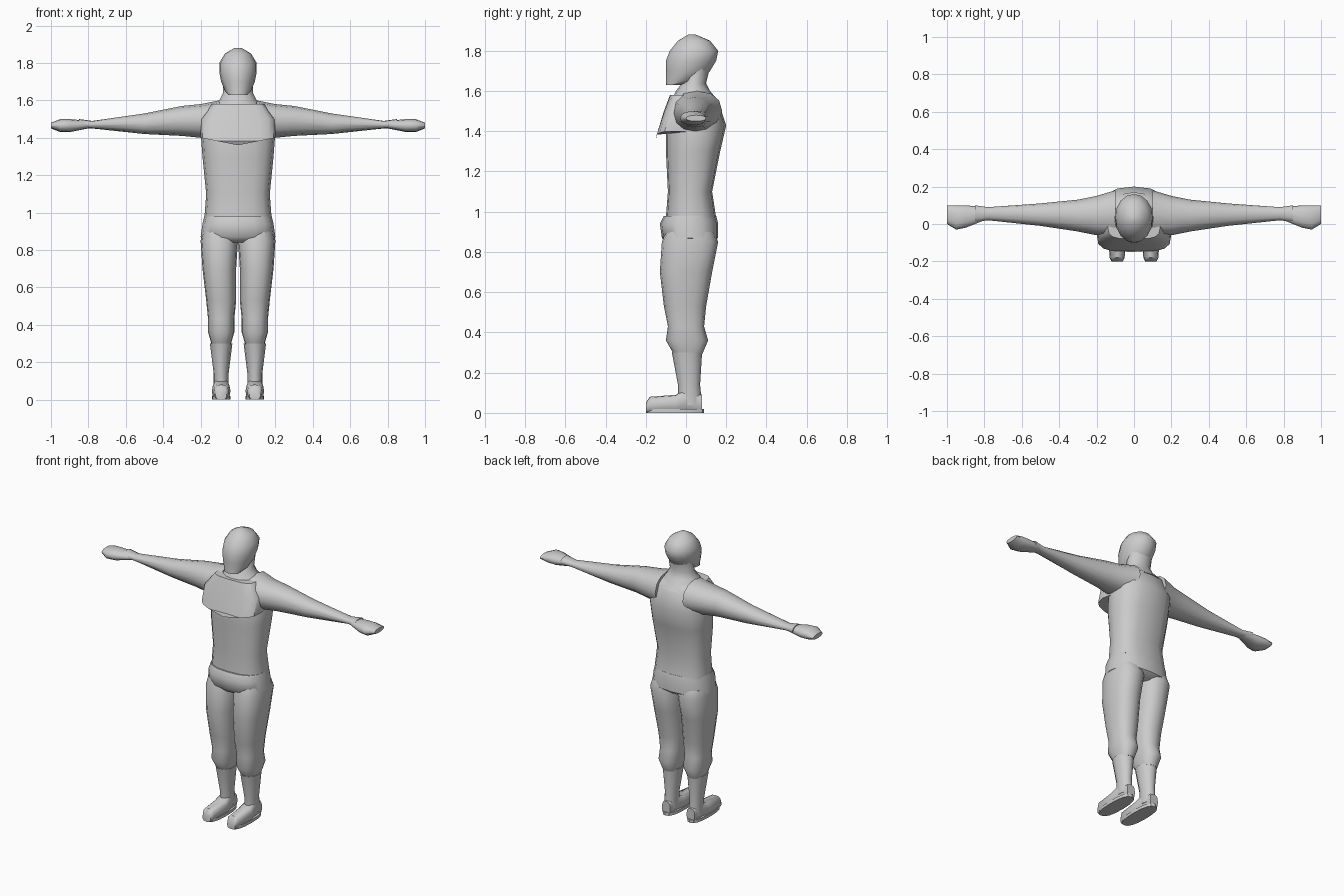
import bpy, bmesh, math

cube = bpy.data.objects.get("Cube")
if cube:
    bpy.data.objects.remove(cube)

grey = bpy.data.materials.new("plain grey")
grey.use_nodes = True
colour = (0.6, 0.6, 0.6, 1)
grey.diffuse_color = colour
grey.node_tree.nodes["Principled BSDF"].inputs["Base Color"].default_value = colour


def rounded(sides, boxy):
    """Unit outline between a circle (boxy = 2) and a square (larger)."""
    for step in range(sides):
        angle = math.tau * step / sides
        yield [math.copysign(abs(t) ** (2 / boxy), t)
               for t in (math.cos(angle), math.sin(angle))]


def level(z, width, front, back, centre=0.0, sides=16, boxy=2.0):
    """Horizontal cross-section; width is measured from its centre."""
    middle, depth = (front + back) / 2, (back - front) / 2
    return [(centre + width * u, middle + depth * v, z)
            for u, v in rounded(sides, boxy)]


def arm_slice(x, front, back, bottom, top):
    """Cross-section of the outstretched arm."""
    return [(x, (front + back) / 2 + (back - front) / 2 * u,
             (bottom + top) / 2 + (top - bottom) / 2 * v)
            for u, v in rounded(sides=12, boxy=2.2)]


def foot_slice(y, width, top, centre):
    """Upright cross-section of the foot, resting on the ground."""
    return [(centre + width * u, y, top / 2 * (v + 1))
            for u, v in rounded(sides=12, boxy=2.8)]


def skin(name, rings, side=1, sharp=50):
    """Join cross-sections into one closed, smoothly shaded part."""
    bm = bmesh.new()
    loops = [[bm.verts.new((x * side, y, z)) for x, y, z in ring] for ring in rings]
    for low, high in zip(loops, loops[1:]):
        for i in range(len(low)):
            bm.faces.new((low[i - 1], low[i], high[i], high[i - 1]))
    bm.faces.new(loops[0])
    bm.faces.new(loops[-1])
    bmesh.ops.recalc_face_normals(bm, faces=bm.faces)
    mesh = bpy.data.meshes.new(name)
    bm.to_mesh(mesh)
    bm.free()
    mesh.materials.append(grey)
    part = bpy.data.objects.new(name, mesh)
    bpy.context.collection.objects.link(part)
    bpy.ops.object.select_all(action="DESELECT")
    part.select_set(True)
    bpy.context.view_layer.objects.active = part
    bpy.ops.object.shade_smooth_by_angle(angle=math.radians(sharp))


# Egg-shaped head with a low chin
skin("head", [
    level(z=1.63, width=.05, front=-.1, back=-.03),
    level(z=1.65, width=.07, front=-.1, back=.07),
    level(z=1.7, width=.09, front=-.1, back=.12),
    level(z=1.75, width=.1, front=-.1, back=.15),
    level(z=1.8, width=.1, front=-.08, back=.16),
    level(z=1.85, width=.07, front=-.04, back=.12),
    level(z=1.88, width=.02, front=.01, back=.05),
])

# Neck flaring into the shoulders
skin("neck", [
    level(z=1.54, width=.15, front=-.08, back=.17),
    level(z=1.6, width=.1, front=-.05, back=.12),
    level(z=1.64, width=.08, front=-.02, back=.1),
    level(z=1.72, width=.08, front=-.01, back=.12),
])

# Torso in a loose shirt
skin("torso", [
    level(z=.97, width=.18, front=-.1, back=.15, boxy=2.6),
    level(z=1.1, width=.17, front=-.09, back=.13, boxy=2.6),
    level(z=1.3, width=.19, front=-.1, back=.17, boxy=2.6),
    level(z=1.43, width=.2, front=-.1, back=.2, boxy=2.3),
    level(z=1.55, width=.17, front=-.07, back=.16, boxy=2.3),
    level(z=1.59, width=.1, front=-.04, back=.12),
])

# Chest overhanging the belly, its lower edge dipping in the middle
hem = level(z=1.36, width=.2, front=-.15, back=.05, boxy=3.4)
skin("chest", [
    [(x, y, z + abs(x) / 5) for x, y, z in hem],
    level(z=1.5, width=.2, front=-.11, back=.05, boxy=3.4),
    level(z=1.58, width=.14, front=-.08, back=.05, boxy=3.4),
], sharp=40)

# Hips
skin("hips", [
    level(z=.84, width=.16, front=-.09, back=.12, boxy=2.5),
    level(z=.87, width=.2, front=-.12, back=.16, boxy=2.5),
    level(z=.94, width=.19, front=-.13, back=.16, boxy=2.5),
    level(z=.98, width=.18, front=-.11, back=.15, boxy=2.5),
])

for label, side in (("left", 1), ("right", -1)):
    # Arm tapering from shoulder to wrist
    skin(label + "_arm", [
        arm_slice(x=.1, front=-.07, back=.18, bottom=1.4, top=1.6),
        arm_slice(x=.2, front=-.06, back=.15, bottom=1.4, top=1.58),
        arm_slice(x=.3, front=-.04, back=.13, bottom=1.41, top=1.57),
        arm_slice(x=.5, front=-.01, back=.11, bottom=1.42, top=1.53),
        arm_slice(x=.78, front=.02, back=.09, bottom=1.45, top=1.49),
        arm_slice(x=.85, front=.01, back=.1, bottom=1.45, top=1.5),
    ], side)
    # Closed fist
    skin(label + "_hand", [
        arm_slice(x=.8, front=.02, back=.09, bottom=1.45, top=1.49),
        arm_slice(x=.9, front=-.02, back=.1, bottom=1.43, top=1.5),
        arm_slice(x=.95, front=-.03, back=.1, bottom=1.43, top=1.5),
        arm_slice(x=1, front=0, back=.1, bottom=1.45, top=1.48),
    ], side)
    # Trouser leg gathered below the knee
    skin(label + "_trouser_leg", [
        level(z=.29, width=.05, front=-.06, back=.08, centre=.09, boxy=2.4),
        level(z=.36, width=.07, front=-.1, back=.11, centre=.09, boxy=2.4),
        level(z=.43, width=.07, front=-.09, back=.09, centre=.09, boxy=2.4),
        level(z=.53, width=.08, front=-.11, back=.1, centre=.09, boxy=2.4),
        level(z=.7, width=.09, front=-.13, back=.13, centre=.1, boxy=2.4),
        level(z=.85, width=.1, front=-.12, back=.16, centre=.1, boxy=2.4),
        level(z=.9, width=.09, front=-.1, back=.14, centre=.1, boxy=2.4),
    ], side)
    # Boot shaft
    skin(label + "_boot_shaft", [
        level(z=.04, width=.04, front=-.04, back=.08, centre=.09, sides=12),
        level(z=.14, width=.04, front=-.04, back=.07, centre=.09, sides=12),
        level(z=.3, width=.06, front=-.07, back=.08, centre=.09, sides=12),
    ], side)
    # Boot foot, toe to heel
    skin(label + "_boot_foot", [
        foot_slice(y=-.2, width=.03, top=.05, centre=.09),
        foot_slice(y=-.18, width=.04, top=.08, centre=.09),
        foot_slice(y=-.05, width=.05, top=.09, centre=.09),
        foot_slice(y=0, width=.04, top=.12, centre=.09),
        foot_slice(y=.08, width=.03, top=.09, centre=.09),
    ], side)
    # Flat sole
    skin(label + "_sole", [
        level(z=height, width=.05, front=-.2, back=.09, centre=.09, boxy=2.5)
        for height in (0, .02)
    ], side, sharp=30)
